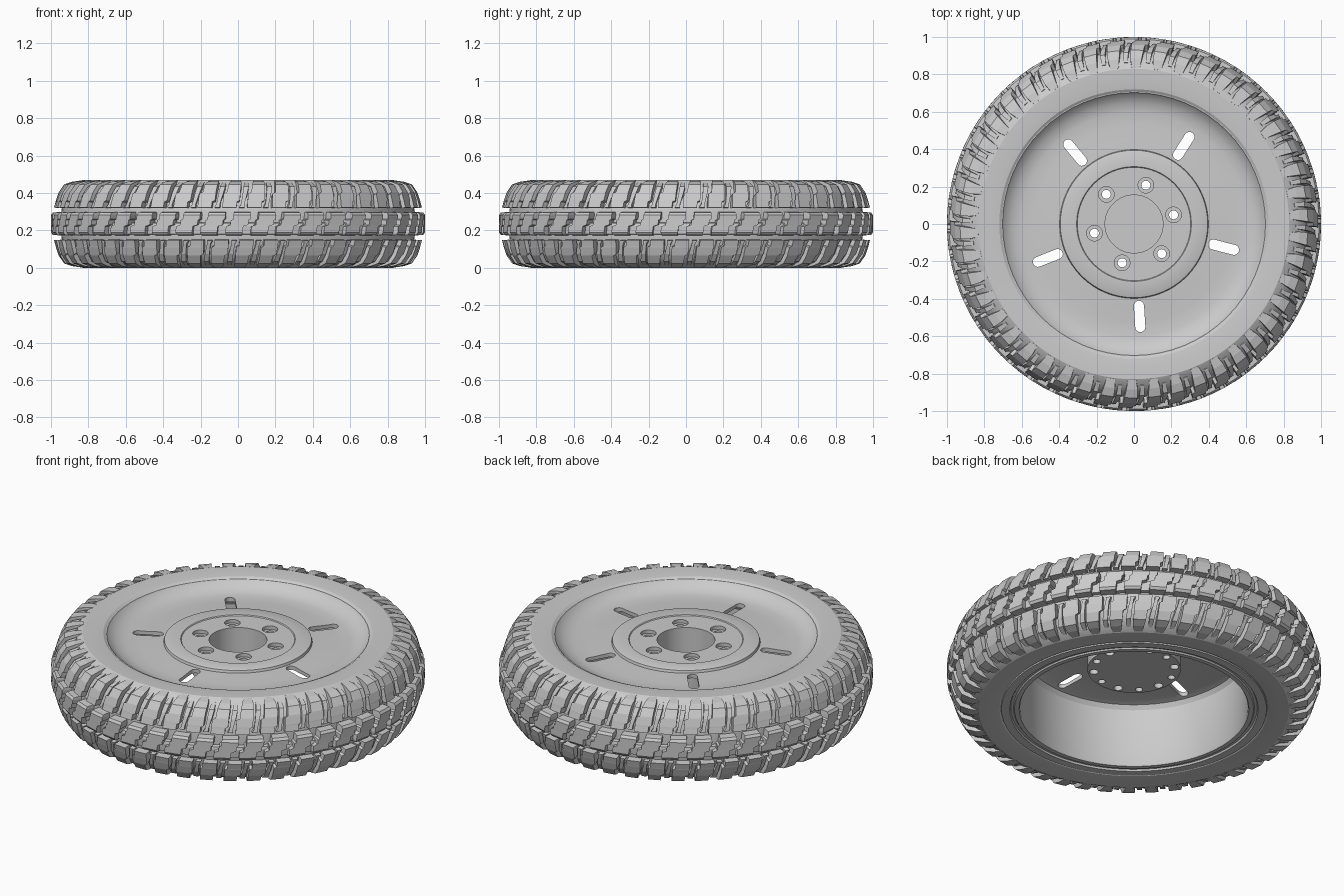
import bpy, bmesh, math
from mathutils import Vector

cube = bpy.data.objects.get("Cube")
if cube:
    bpy.data.objects.remove(cube, do_unlink=True)

H = 0.47            # overall height
PITCHES = 46        # tread repeats around the tyre
STEP = math.tau / PITCHES

grey = bpy.data.materials.new("light_grey")
grey.use_nodes = True
COLOR = (0.6, 0.6, 0.6, 1)
grey.diffuse_color = COLOR
bsdf = next(n for n in grey.node_tree.nodes if n.type == 'BSDF_PRINCIPLED')
bsdf.inputs["Base Color"].default_value = COLOR


def finish(name, bm, smooth=None):
    """Turn a bmesh into a named object."""
    bmesh.ops.recalc_face_normals(bm, faces=bm.faces)
    mesh = bpy.data.meshes.new(name)
    bm.to_mesh(mesh)
    bm.free()
    mesh.materials.append(grey)
    ob = bpy.data.objects.new(name, mesh)
    bpy.context.collection.objects.link(ob)
    if smooth:
        shade(ob, smooth)
    return ob


def activate(ob):
    bpy.ops.object.select_all(action='DESELECT')
    ob.select_set(True)
    bpy.context.view_layer.objects.active = ob


def shade(ob, degrees):
    activate(ob)
    bpy.ops.object.shade_smooth_by_angle(angle=math.radians(degrees))


def lathe(bm, profile, seg, centre=(0, 0), closed=False):
    """Revolve (radius, z) points around a vertical axis."""
    cx, cy = centre
    rings = []
    for r, z in profile:
        if r == 0:
            rings.append([bm.verts.new((cx, cy, z))] * seg)
        else:
            rings.append([bm.verts.new((cx + r * math.cos(math.tau * i / seg),
                                        cy + r * math.sin(math.tau * i / seg), z))
                          for i in range(seg)])
    pairs = list(zip(rings, rings[1:]))
    if closed:
        pairs.append((rings[-1], rings[0]))
    for a, b in pairs:
        for i in range(seg):
            j = (i + 1) % seg
            corners = list(dict.fromkeys([a[i], a[j], b[j], b[i]]))
            bm.faces.new(corners)


def polar(r, angle, z):
    return (r * math.cos(angle), r * math.sin(angle), z)


def lug(bm, rows, angle, flip=False):
    """Tread block; each row is (r, z, base_r, base_z, start, end) in pitch units."""
    sign = -1 if flip else 1
    cuts = []
    for r, z, br, bz, a0, a1 in rows:
        zt, zb = (H - z, H - bz) if flip else (z, bz)
        t0, t1 = angle + sign * a0 * STEP, angle + sign * a1 * STEP
        cuts.append([bm.verts.new(p) for p in (polar(r, t0, zt), polar(r, t1, zt),
                                               polar(br, t1, zb), polar(br, t0, zb))])
    for a, b in zip(cuts, cuts[1:]):
        for i in range(4):
            j = (i + 1) % 4
            bm.faces.new((a[i], a[j], b[j], b[i]))
    bm.faces.new(cuts[0])
    bm.faces.new(cuts[-1])


# Tyre carcass, symmetric top to bottom
half = [(0.70, 0.40), (0.706, 0.455), (0.72, 0.464), (0.76, 0.469), (0.83, 0.47),
        (0.87, 0.45), (0.91, 0.41), (0.935, 0.36), (0.945, 0.30)]
bm = bmesh.new()
lathe(bm, half + [(r, H - z) for r, z in reversed(half)], 92, closed=True)
finish("tyre_carcass", bm, 25)

# Shoulder blocks: a broad stepped bar and a thin lower rib in each pitch
broad = [(0.835, 0.468, 0.82, 0.45, 0.22, 0.60),
         (0.885, 0.461, 0.85, 0.43, 0.16, 0.66),
         (0.930, 0.446, 0.89, 0.40, 0.10, 0.64),
         (0.958, 0.405, 0.91, 0.38, 0.05, 0.60),
         (0.961, 0.398, 0.91, 0.37, -0.08, 0.60),
         (0.974, 0.360, 0.92, 0.35, -0.11, 0.57),
         (0.975, 0.354, 0.92, 0.345, -0.11, 0.46),
         (0.984, 0.322, 0.93, 0.318, -0.13, 0.44)]
thin = [(0.865, 0.456, 0.84, 0.43, 0.78, 0.96),
        (0.918, 0.436, 0.88, 0.40, 0.74, 0.96),
        (0.946, 0.395, 0.91, 0.37, 0.69, 0.88),
        (0.964, 0.340, 0.92, 0.34, 0.62, 0.76),
        (0.968, 0.324, 0.93, 0.32, 0.54, 0.76)]
for name, flip in (("upper_shoulder_tread", False), ("lower_shoulder_tread", True)):
    bm = bmesh.new()
    for k in range(PITCHES):
        lug(bm, broad, k * STEP, flip)
        lug(bm, thin, k * STEP, flip)
    finish(name, bm)

# Centre blocks with zigzag ends, joined by a low tie bar
centre = [(0.990, 0.176, 0.93, 0.172, 0.02, 0.66),
          (1.000, 0.190, 0.93, 0.190, 0.00, 0.68),
          (1.000, 0.222, 0.93, 0.222, 0.03, 0.71),
          (1.000, 0.230, 0.93, 0.230, 0.20, 0.90),
          (1.000, 0.255, 0.93, 0.255, 0.22, 0.92),
          (1.000, 0.260, 0.93, 0.260, 0.30, 0.99),
          (1.000, 0.282, 0.93, 0.282, 0.32, 1.01),
          (0.990, 0.296, 0.93, 0.300, 0.34, 1.00)]
tie = [(0.968, 0.180, 0.93, 0.176, 0.60, 1.06),
       (0.972, 0.225, 0.93, 0.225, 0.66, 1.10),
       (0.968, 0.240, 0.93, 0.245, 0.84, 1.24)]
bm = bmesh.new()
for k in range(PITCHES):
    lug(bm, centre, k * STEP)
    lug(bm, tie, k * STEP)
finish("centre_tread", bm)

# Wheel: bore, hub, dished disc, rim lip, inner drum and hub underside
wheel_profile = [(0, 0.27), (0.155, 0.27), (0.155, 0.425), (0.303, 0.425), (0.307, 0.430),
                 (0.388, 0.430), (0.394, 0.427), (0.398, 0.413), (0.45, 0.411),
                 (0.53, 0.406), (0.60, 0.406), (0.65, 0.416), (0.695, 0.445),
                 (0.703, 0.456), (0.712, 0.456), (0.715, 0.40), (0.705, 0.30),
                 (0.705, 0.10), (0.715, 0.02), (0.71, 0.004), (0.665, 0.004),
                 (0.66, 0.014), (0.645, 0.014), (0.64, 0.006), (0.615, 0.006),
                 (0.61, 0.015), (0.61, 0.35), (0.595, 0.375), (0.56, 0.385),
                 (0.40, 0.39), (0.25, 0.39), (0.25, 0.25), (0, 0.25)]
bm = bmesh.new()
lathe(bm, wheel_profile, 64)
wheel = finish("wheel", bm)

# Cutters: six stepped bolt holes, six blind holes below, five slots
bm = bmesh.new()
bolt = [(0, 0.2), (0.024, 0.2), (0.024, 0.405), (0.042, 0.405), (0.042, 0.5), (0, 0.5)]
blind = [(0, 0.2), (0.02, 0.2), (0.02, 0.285), (0, 0.285)]
for k in range(6):
    a = math.radians(13 + 60 * k)
    lathe(bm, bolt, 20, polar(0.217, a, 0)[:2])
    a += math.radians(30)
    lathe(bm, blind, 16, polar(0.217, a, 0)[:2])
for k in range(5):
    a = math.radians(57.5 + 72 * k)
    out = Vector((math.cos(a), math.sin(a), 0))
    side = Vector((-out.y, out.x, 0))
    outline = []
    for end in (1, -1):
        for i in range(9):
            t = math.pi * (i / 8 - 0.5)
            outline.append(out * (0.495 + end * (0.057 + 0.027 * math.cos(t)))
                           + side * (end * 0.027 * math.sin(t)))
    low = [bm.verts.new(p + Vector((0, 0, 0.33))) for p in outline]
    top = [bm.verts.new(p + Vector((0, 0, 0.5))) for p in outline]
    bm.faces.new(low)
    bm.faces.new(top)
    for i in range(len(low)):
        j = (i + 1) % len(low)
        bm.faces.new((low[i], low[j], top[j], top[i]))
cutter = finish("hole_cutter", bm)
cutter.hide_render = True

cut = wheel.modifiers.new("holes", 'BOOLEAN')
cut.operation = 'DIFFERENCE'
cut.solver = 'EXACT'
cut.object = cutter
activate(wheel)
bpy.ops.object.modifier_apply(modifier=cut.name)
bpy.data.objects.remove(cutter, do_unlink=True)
shade(wheel, 30)
